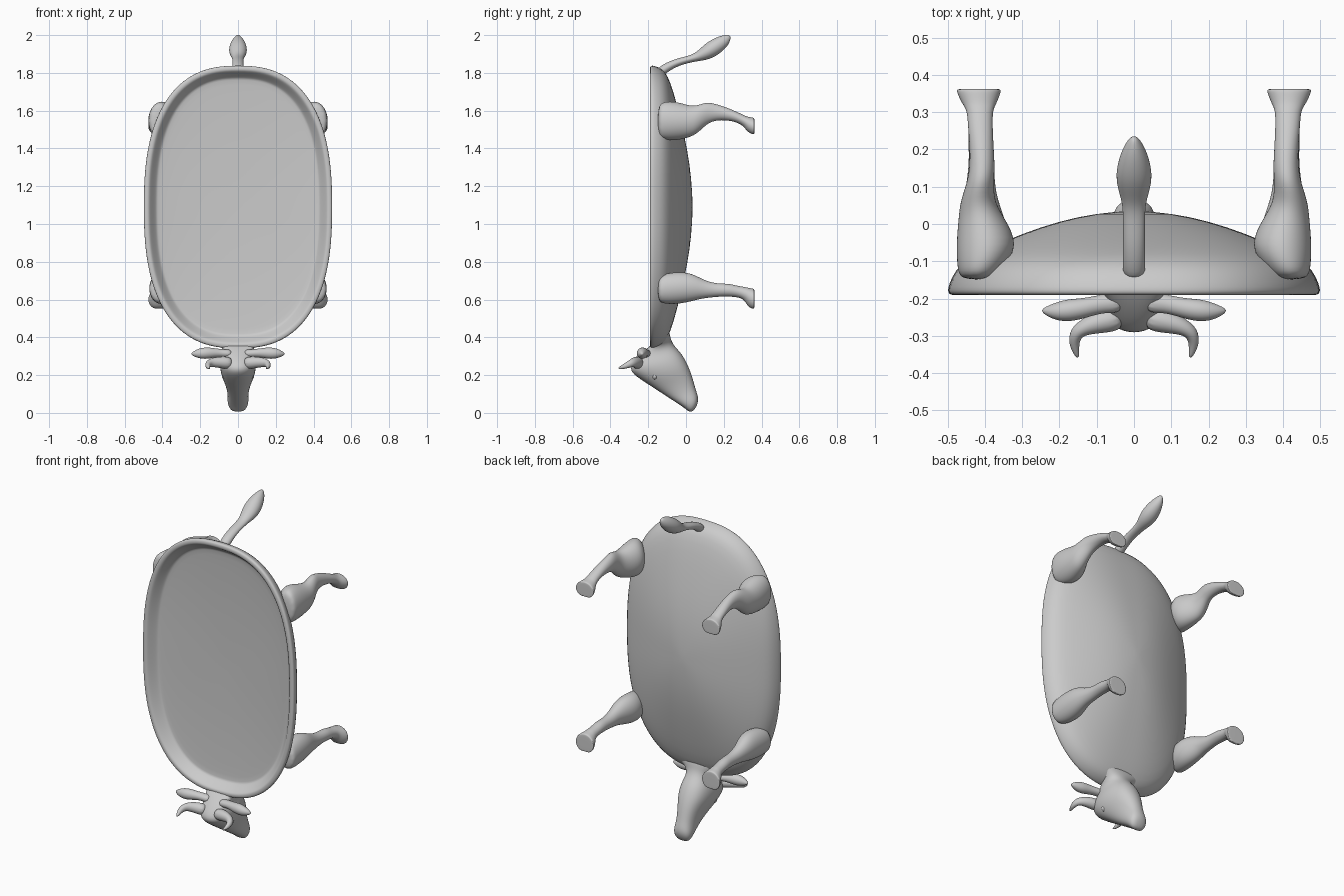
import bpy, bmesh, math
from mathutils import Vector

SIDES = 12
GROW = 1.04  # offsets the shrinkage of subdivision


def loft(name, rings, mirror=False, levels=2, cutter=None):
    """Skin a list of closed rings, capped at both ends."""
    bm = bmesh.new()
    loops = [[bm.verts.new(p) for p in ring] for ring in rings]
    n = len(loops[0])
    for a, b in zip(loops, loops[1:]):
        for i in range(n):
            j = (i + 1) % n
            bm.faces.new((a[i], a[j], b[j], b[i]))
    bm.faces.new(loops[0])
    bm.faces.new(loops[-1])
    bmesh.ops.recalc_face_normals(bm, faces=bm.faces)
    for f in bm.faces:
        f.smooth = True
    me = bpy.data.meshes.new(name)
    bm.to_mesh(me)
    bm.free()
    ob = bpy.data.objects.new(name, me)
    bpy.context.collection.objects.link(ob)
    if mirror:
        ob.modifiers.new("Mirror", 'MIRROR').use_mirror_merge = False
    if levels:
        sub = ob.modifiers.new("Smooth", 'SUBSURF')
        sub.levels = sub.render_levels = levels
    if cutter:
        cut = ob.modifiers.new("Cut", 'BOOLEAN')
        cut.operation, cut.solver, cut.object = 'DIFFERENCE', 'EXACT', cutter
    return ob


def tube(path, ref, axis=None):
    """Elliptical rings along (x, y, z, r_ref, r_other[, dent]) stations."""
    pts = [Vector(s[:3]) for s in path]
    rings = []
    for k, s in enumerate(path):
        t = Vector(axis) if axis else pts[min(k + 1, len(pts) - 1)] - pts[max(k - 1, 0)]
        t.normalize()
        u = Vector(ref)
        u = (u - t * u.dot(t)).normalized()
        v = t.cross(u)
        dent = s[5] if len(s) > 5 else 1
        ring = []
        for i in range(SIDES):
            a = math.tau * i / SIDES
            d = dent if i == SIDES // 4 else 1
            ring.append(pts[k] + (u * s[3] * math.cos(a) + v * s[4] * math.sin(a) * d) * GROW)
        rings.append(ring)
    return rings


def spow(c, e):
    return math.copysign(abs(c) ** e, c)


# Tray: superellipse rings (half width, half height, y) from dome to floor
def oval(w, h, y, n=72, e=2 / 2.5):
    angles = [math.tau * i / n for i in range(n)]
    return [Vector((spow(math.cos(a), e) * w, y, 1.09 + spow(math.sin(a), e) * h))
            for a in angles]


dome = [(.01, .015, .035), (.1, .15, .029), (.2, .3, .008), (.3, .455, -.026),
        (.39, .605, -.064), (.45, .695, -.096), (.48, .73, -.125),
        (.496, .746, -.16), (.5, .75, -.178)]
lip = [(.003, -.188), (.015, -.191), (.026, -.19), (.034, -.182),
       (.048, -.163), (.062, -.145), (.07, -.138), (.08, -.136)]
floor = [(.35, .52, -.128), (.2, .3, -.12), (.01, .015, -.117)]
rings = [oval(*d) for d in dome]
rings += [oval(.5 - d, .75 - d, y) for d, y in lip]
rings += [oval(*f) for f in floor]
loft("tray", rings, levels=1)

# Hidden cutter keeps the limbs and neck out of the bowl
cavity = loft("cavity_cutter", [oval(.48, .73, -.3), oval(.48, .73, -.178),
                                oval(.43, .68, -.13), oval(.2, .3, -.114),
                                oval(.01, .015, -.111)], levels=0)
cavity.hide_render = True
cavity.hide_viewport = True

# Legs: stations along y, hooves notched at the toe
rear = [(.42, -.15, 1.545, .045, .08), (.412, -.12, 1.548, .062, .10),
        (.392, -.055, 1.545, .085, .105), (.41, .02, 1.542, .06, .083),
        (.42, .06, 1.553, .046, .074), (.412, .11, 1.588, .036, .058),
        (.407, .15, 1.592, .034, .045), (.408, .20, 1.587, .032, .036),
        (.412, .26, 1.57, .033, .028), (.413, .295, 1.553, .034, .029),
        (.414, .312, 1.541, .039, .033), (.415, .325, 1.527, .047, .041, .9),
        (.416, .35, 1.517, .058, .047, .85), (.416, .361, 1.515, .06, .047, .8),
        (.416, .362, 1.515, .052, .04, .8)]
front = [(.42, -.15, .655, .045, .06), (.41, -.12, .656, .06, .08),
         (.40, -.04, .662, .07, .086), (.408, .03, .665, .056, .074),
         (.412, .08, .658, .042, .053), (.41, .13, .651, .036, .04),
         (.41, .18, .65, .032, .034), (.411, .23, .65, .034, .034),
         (.412, .27, .643, .032, .03), (.413, .3, .636, .034, .032),
         (.414, .315, .626, .039, .04), (.415, .33, .61, .049, .052, .9),
         (.416, .35, .602, .058, .057, .85), (.416, .361, .6, .06, .056, .8),
         (.416, .362, .6, .052, .048, .8)]
for name, path in (("rear_legs", rear), ("front_legs", front)):
    loft(name, tube(path, (1, 0, 0), (0, 1, 0)), mirror=True, cutter=cavity)

# Tail with tuft
tail = [(0, -.14, 1.80, .03, .025), (0, -.11, 1.825, .03, .024), (0, -.05, 1.856, .029, .02),
        (0, .02, 1.873, .029, .018), (0, .06, 1.885, .032, .024), (0, .10, 1.903, .045, .037),
        (0, .14, 1.928, .049, .044), (0, .185, 1.958, .037, .038), (0, .215, 1.98, .022, .026),
        (0, .232, 1.998, .006, .008)]
loft("tail", tube(tail, (1, 0, 0)), cutter=cavity)

# Head: rings spanning brow point (y, z), jaw point (y, z), half width
head = [(.018, .004, .04, .008, .03), (-.002, .02, .064, .048, .05),
        (-.03, .04, .066, .085, .056), (-.085, .075, .052, .125, .053),
        (-.15, .117, .034, .195, .066), (-.22, .162, .012, .255, .09),
        (-.285, .205, -.015, .305, .096), (-.302, .24, -.04, .335, .088),
        (-.255, .30, -.062, .358, .08), (-.205, .345, -.078, .385, .09),
        (-.175, .365, -.085, .42, .13), (-.14, .39, -.098, .45, .16)]
rings = []
for fy, fz, by, bz, w in head:
    f, b = Vector((0, fy, fz)), Vector((0, by, bz))
    c, h = (f + b) / 2, (f - b) / 2 * 1.02
    rings.append([c + Vector((w * GROW * spow(math.cos(a), .8), 0, 0)) + h * spow(math.sin(a), .9)
                  for a in (math.tau * i / SIDES for i in range(SIDES))])
loft("head", rings, cutter=cavity)

# Ears, horns and eyes
ear = [(.03, -.21, .312, .025, .03), (.085, -.213, .316, .02, .024), (.13, -.225, .318, .026, .026),
       (.175, -.232, .316, .032, .031), (.215, -.235, .314, .024, .023), (.248, -.232, .312, .005, .005)]
loft("ears", tube(ear, (0, 0, 1)), mirror=True)
horn = [(.03, -.25, .262, .035, .035), (.09, -.262, .268, .031, .031), (.13, -.275, .268, .025, .023),
        (.157, -.292, .262, .02, .019), (.162, -.325, .246, .014, .014), (.15, -.36, .235, .004, .004)]
loft("horns", tube(horn, (0, 0, 1)), mirror=True)
eye = [(.06, -.165, .195, .02, .016), (.078, -.165, .195, .018, .014), (.086, -.165, .195, .006, .005)]
loft("eyes", tube(eye, (0, 0, 1)), mirror=True)
